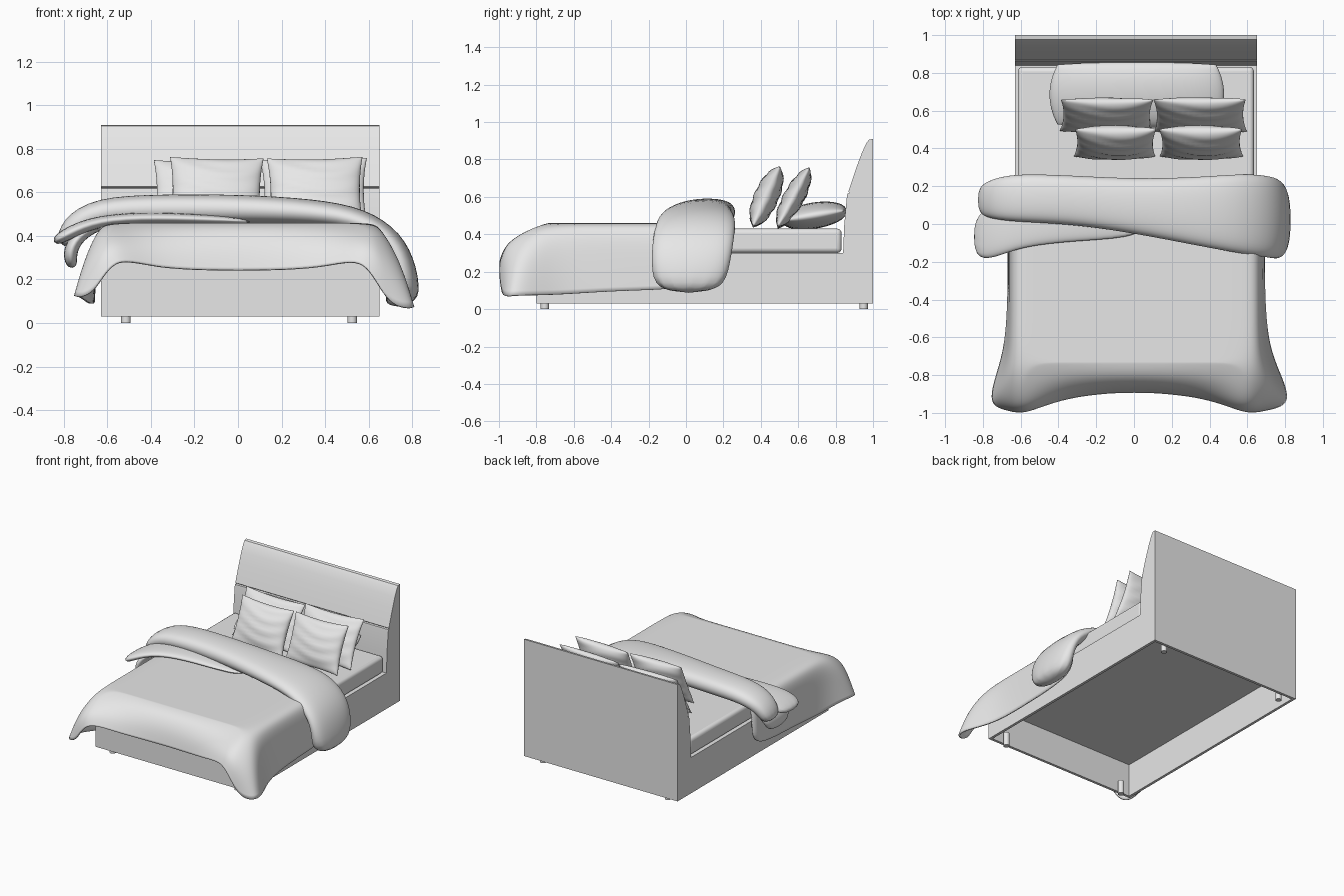
import bpy
import bmesh
from math import sin, cos, pi, radians
from mathutils import Vector

cube = bpy.data.objects.get("Cube")
if cube:
    bpy.data.objects.remove(cube, do_unlink=True)

GREY = (0.8, 0.8, 0.8, 1.0)
mat = bpy.data.materials.new("light grey")
mat.use_nodes = True
mat.diffuse_color = GREY
mat.node_tree.nodes["Principled BSDF"].inputs["Base Color"].default_value = GREY

MID = 0.01          # bed centre line in x


def finish(name, bm, smooth=True, subsurf=0, up_face=False):
    """Turn a bmesh into an object with the shared material."""
    bmesh.ops.recalc_face_normals(bm, faces=bm.faces[:])
    if up_face:
        bm.faces.ensure_lookup_table()
        if bm.faces[0].normal.z < 0:
            bmesh.ops.reverse_faces(bm, faces=bm.faces[:])
    mesh = bpy.data.meshes.new(name)
    bm.to_mesh(mesh)
    bm.free()
    mesh.materials.append(mat)
    obj = bpy.data.objects.new(name, mesh)
    bpy.context.collection.objects.link(obj)
    if smooth:
        mesh.shade_smooth()
    if subsurf:
        mod = obj.modifiers.new("Subsurf", 'SUBSURF')
        mod.levels = mod.render_levels = subsurf
    return obj


def by_angle(obj, angle=30):
    bpy.ops.object.select_all(action='DESELECT')
    obj.select_set(True)
    bpy.context.view_layer.objects.active = obj
    bpy.ops.object.shade_smooth_by_angle(angle=radians(angle))


def box_bm(x0, x1, y0, y1, z0, z1):
    bm = bmesh.new()
    bmesh.ops.create_cube(bm, size=1)
    for v in bm.verts:
        v.co = (x1 if v.co.x > 0 else x0, y1 if v.co.y > 0 else y0,
                z1 if v.co.z > 0 else z0)
    return bm


# Hollow frame: four walls open above and below
bm = box_bm(-0.63, 0.65, -0.80, 1.0, 0.03, 0.30)
bmesh.ops.delete(bm, geom=[f for f in bm.faces if abs(f.normal.z) > 0.5],
                 context='FACES')
frame = finish("bed_frame", bm, smooth=False)
wall = frame.modifiers.new("Walls", 'SOLIDIFY')
wall.thickness = 0.02
wall.offset = -1
wall.use_even_offset = True

finish("platform", box_bm(-0.61, 0.63, -0.78, 0.98, 0.28, 0.298), smooth=False)

# Mattress
mattress = finish("mattress", box_bm(-0.615, 0.635, -0.74, 0.832, 0.30, 0.43))
bev = mattress.modifiers.new("Bevel", 'BEVEL')
bev.width = 0.025
bev.segments = 4
by_angle(mattress, 40)

# Headboard: curved side profile with a groove, extruded across
profile = [(1.0, 0.30), (0.84, 0.30), (0.846, 0.45), (0.86, 0.60), (0.863, 0.618),
           (0.876, 0.621), (0.868, 0.628), (0.885, 0.68), (0.912, 0.76),
           (0.94, 0.835), (0.963, 0.885), (0.978, 0.906), (1.0, 0.91)]
bm = bmesh.new()
side = bm.faces.new([bm.verts.new((-0.63, y, z)) for y, z in profile])
ext = bmesh.ops.extrude_face_region(bm, geom=[side])
bmesh.ops.translate(bm, vec=(1.28, 0, 0),
                    verts=[g for g in ext["geom"] if isinstance(g, bmesh.types.BMVert)])
by_angle(finish("headboard", bm), 25)

# Feet
for sx, side_name in ((-1, "right"), (1, "left")):
    for y, end in ((-0.755, "front"), (0.95, "back")):
        bm = bmesh.new()
        bmesh.ops.create_cone(bm, cap_ends=True, segments=20, radius1=0.022,
                              radius2=0.022, depth=0.1)
        bmesh.ops.translate(bm, verts=bm.verts, vec=(MID / 2 + sx * 0.52, y, 0.05))
        by_angle(finish(f"{end}_{side_name}_foot", bm))


# Duvet: skirt stations from the side round the corner to the front centre,
# each (top edge, shoulder, middle, hem)
TOP = 0.46
stations = [
    ((.58, .15), (.67, .15, .45), (.69, .15, .28), (.695, .15, .11)),
    ((.58, -.35), (.67, -.35, .45), (.685, -.35, .28), (.69, -.35, .10)),
    ((.58, -.62), (.67, -.62, .45), (.69, -.63, .28), (.71, -.64, .08)),
    ((.58, -.70), (.67, -.72, .44), (.73, -.78, .28), (.78, -.80, .075)),
    ((.58, -.72), (.66, -.80, .43), (.77, -.90, .27), (.84, -.96, .075)),
    ((.56, -.73), (.62, -.85, .43), (.67, -.99, .31), (.69, -.99, .06)),
    ((.53, -.74), (.57, -.85, .42), (.59, -.97, .37), (.59, -1.01, .32)),
    ((.40, -.74), (.40, -.82, .43), (.40, -.89, .34), (.40, -.92, .25)),
    ((0, -.74), (0, -.81, .44), (0, -.86, .36), (0, -.88, .24)),
]


def station_verts(bm, st, sx):
    """Right-hand stations as given; the other side hangs a little shorter."""
    out = []
    for p in st:
        x, y, z = (*p, TOP)[:3]
        if sx < 0:
            z += 0.05 * max(0, (0.3 - z) / 0.22) * (y < -0.7 and x > 0.6)
            x = x - 0.05 * max(0, x - 0.66) / 0.18 - 0.015
        out.append(bm.verts.new((sx * x, y, z)))
    return out


bm = bmesh.new()
pos = [station_verts(bm, s, 1) for s in stations]
neg = [station_verts(bm, s, -1) for s in stations[:-1]]
rows = []
for i in range(6):
    a, b = neg[i][0], pos[i][0]
    inner = [bm.verts.new(a.co.lerp(b.co, t)) for t in (0.13, 0.5, 0.87)]
    rows.append([a, *inner, b])
rows.append([neg[6][0], neg[7][0], pos[8][0], pos[7][0], pos[6][0]])
loop = neg + pos[::-1]
for net in (rows, loop):
    for r0, r1 in zip(net, net[1:]):
        for k in range(len(r0) - 1):
            bm.faces.new((r0[k], r0[k + 1], r1[k + 1], r1[k]))
duvet = finish("duvet", bm, subsurf=3, up_face=True)
thick = duvet.modifiers.new("Cloth", 'SOLIDIFY')
thick.thickness = 0.012
thick.offset = -1


# Throw: soft closed band lofted through (x, z, y front, y back, thickness)
def band(name, path, sides=12):
    bm = bmesh.new()
    rings = []
    for i, (x, z, y0, y1, th) in enumerate(path):
        p, q = path[max(i - 1, 0)], path[min(i + 1, len(path) - 1)]
        tan = Vector((q[0] - p[0], 0, q[1] - p[1])).normalized()
        nor = Vector((-tan.z, 0, tan.x))
        ring = []
        for k in range(sides):
            c, s = cos(2 * pi * k / sides), sin(2 * pi * k / sides)
            y = (y0 + y1) / 2 + (y1 - y0) / 2 * 1.03 * c
            h = th / 2 * 1.05 * (abs(s) ** 0.6) * (1 if s > 0 else -1)
            ring.append(bm.verts.new(Vector((x, y, z)) + nor * h))
        rings.append(ring)
    for a, b in zip(rings, rings[1:]):
        for k in range(sides):
            n = (k + 1) % sides
            bm.faces.new((a[k], a[n], b[n], b[k]))
    bm.faces.new(rings[0])
    bm.faces.new(rings[-1])
    return finish(name, bm, subsurf=2)


band("throw", [
    (-.80, .35, .05, .20, .08), (-.77, .44, .03, .23, .11), (-.65, .52, .01, .27, .12),
    (-.35, .525, 0, .26, .13), (0, .525, -.05, .24, .13), (.35, .51, -.12, .25, .12),
    (.57, .475, -.16, .27, .11), (.71, .38, -.18, .26, .11), (.765, .25, -.19, .24, .12),
    (.765, .08, -.17, .2, .15)])
band("throw_lower_layer", [
    (-.85, .37, -.18, .04, .05), (-.75, .43, -.19, .1, .06), (-.60, .48, -.12, .15, .05),
    (-.3, .485, -.09, .15, .05), (.08, .465, -.07, .1, .03)])
band("throw_hanging_fold", [
    (-.76, .25, -.08, .1, .05), (-.78, .33, -.13, .17, .07), (-.72, .42, -.10, .2, .06),
    (-.6, .46, -.05, .2, .04)])


# Pillows: two domed sheets welded at the seam
def pillow(name, size, loc, tilt, roll=0, pinch=0.07, crease=0.004, n=24):
    w, h, t = size
    bm = bmesh.new()
    for sgn in (1, -1):
        grid = []
        for i in range(n + 1):
            row = []
            for j in range(n + 1):
                u = sin(pi * (i / n - 0.5))
                v = sin(pi * (j / n - 0.5))
                dome = max(0, (1 - u * u) * (1 - v * v)) ** 0.45
                wave = crease * sin(13 * v + 3 * sin(2 * u + sgn)) * dome
                row.append(bm.verts.new((w / 2 * u * (1 - pinch * (1 - v * v)),
                                         h / 2 * v * (1 - pinch * (1 - u * u)),
                                         sgn * (t / 2 * dome + wave))))
            grid.append(row)
        for a, b in zip(grid, grid[1:]):
            for k in range(n):
                bm.faces.new((a[k], a[k + 1], b[k + 1], b[k]))
    bmesh.ops.remove_doubles(bm, verts=bm.verts, dist=0.0003)
    obj = finish(name, bm)
    obj.location = loc
    obj.rotation_euler = (radians(tilt), radians(roll), 0)


pillow("flat_pillow", (0.84, 0.32, 0.14), (0.015, 0.685, 0.50), 9, pinch=-0.1, crease=0)
pillow("back_right_pillow", (0.49, 0.35, 0.11), (-0.145, 0.575, 0.59), 62, 1)
pillow("back_left_pillow", (0.49, 0.36, 0.11), (0.35, 0.575, 0.595), 62, -1)
pillow("front_right_pillow", (0.43, 0.35, 0.13), (-0.10, 0.43, 0.60), 66, 1)
pillow("front_left_pillow", (0.44, 0.35, 0.13), (0.355, 0.43, 0.60), 66, -1)
